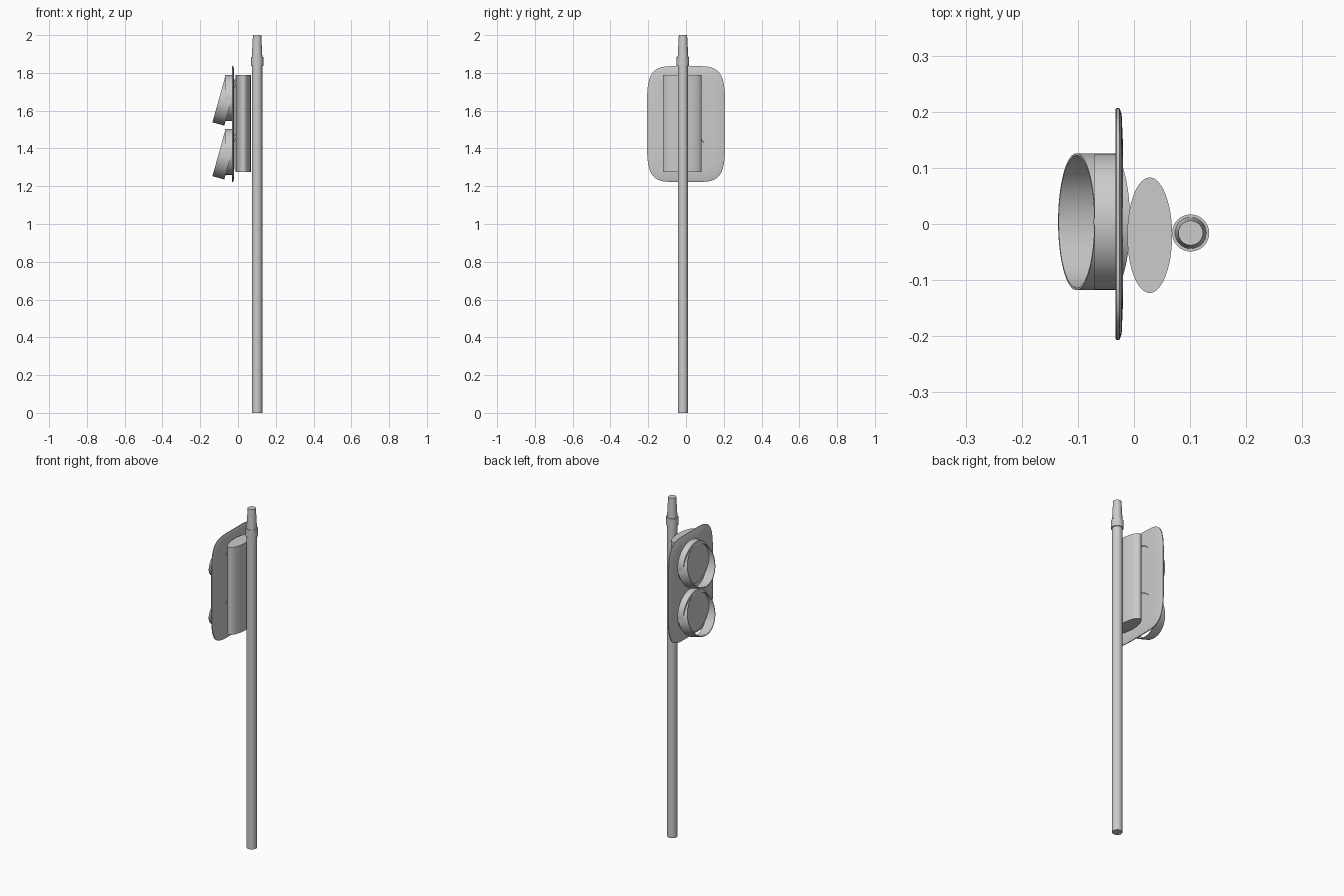
import bpy, bmesh, math
from mathutils import Matrix, Vector

if "Cube" in bpy.data.objects:
    bpy.data.objects.remove(bpy.data.objects["Cube"])


def finish(name, bm, angle=35):
    bmesh.ops.recalc_face_normals(bm, faces=bm.faces)
    me = bpy.data.meshes.new(name)
    bm.to_mesh(me)
    bm.free()
    ob = bpy.data.objects.new(name, me)
    bpy.context.collection.objects.link(ob)
    bpy.ops.object.select_all(action='DESELECT')
    ob.select_set(True)
    bpy.context.view_layer.objects.active = ob
    bpy.ops.object.shade_smooth_by_angle(angle=math.radians(angle))
    return ob


def loft(name, rings, caps=True, closed=False):
    """Skin a list of point rings; cap the ends or join last to first."""
    bm = bmesh.new()
    vs = [[bm.verts.new(p) for p in r] for r in rings]
    n = len(vs[0])
    pairs = list(zip(vs, vs[1:])) + ([(vs[-1], vs[0])] if closed else [])
    for a, b in pairs:
        for i in range(n):
            j = (i + 1) % n
            bm.faces.new((a[i], a[j], b[j], b[i]))
    if caps and not closed:
        bm.faces.new(vs[0])
        bm.faces.new(vs[-1])
    return finish(name, bm)


def ellipse_z(cx, cy, rx, ry, z, n=48):
    return [(cx + rx * math.cos(2 * math.pi * i / n),
             cy + ry * math.sin(2 * math.pi * i / n), z) for i in range(n)]


def disc_x(center, r, tilt=0.0, shift=0.0, n=64):
    """Circle facing -x, pitched downward by tilt, moved forward by shift."""
    m = Matrix.Translation(center) @ Matrix.Rotation(-tilt, 4, 'Y')
    return [m @ Vector((-shift, r * math.cos(2 * math.pi * i / n),
                        r * math.sin(2 * math.pi * i / n))) for i in range(n)]


def superellipse(x, a, b, n=96, e=5.0):
    pts = []
    for i in range(n):
        t = 2 * math.pi * i / n
        c, s = math.cos(t), math.sin(t)
        pts.append((x, a * math.copysign(abs(c) ** (2 / e), c),
                    1.529 + b * math.copysign(abs(s) ** (2 / e), s)))
    return pts


# pole with collar and tapered tip
pole_profile = [(0.0275, 0), (0.0275, 1.837), (0.033, 1.837),
                (0.033, 1.884), (0.028, 1.884), (0.022, 2.0)]
loft("pole", [ellipse_z(0.101, -0.016, r, r, z, 32) for r, z in pole_profile])

# elliptical lamp housing
loft("housing", [ellipse_z(0.028, -0.02, 0.04, 0.103, z) for z in (1.275, 1.79)])

# rounded backing board, slightly domed at the back
board_profile = [(-0.033, 0.10, 0.20), (-0.033, 0.204, 0.304), (-0.031, 0.207, 0.307),
                 (-0.026, 0.207, 0.307), (-0.022, 0.196, 0.296),
                 (-0.020, 0.15, 0.25), (-0.019, 0.08, 0.18)]
loft("backing_board", [superellipse(*p) for p in board_profile])

# two lamps: straight lens drum and down-tilted open hood
TILT = math.radians(15.6)
for label, z in (("upper", 1.656), ("lower", 1.371)):
    loft(label + "_lens", [disc_x((x, 0.004, z + 0.011), 0.1215) for x in (-0.07, -0.028)])
    # hood pitched so its top edge reaches furthest out
    c = (-0.1025, 0.004, z)
    ro, ri, depth = 0.122, 0.118, 0.065
    rings = [disc_x(c, r, TILT * -1, s)
             for r, s in ((ro, 0), (ro, -depth), (ri, -depth), (ri, 0))]
    loft(label + "_hood", rings, closed=True)
